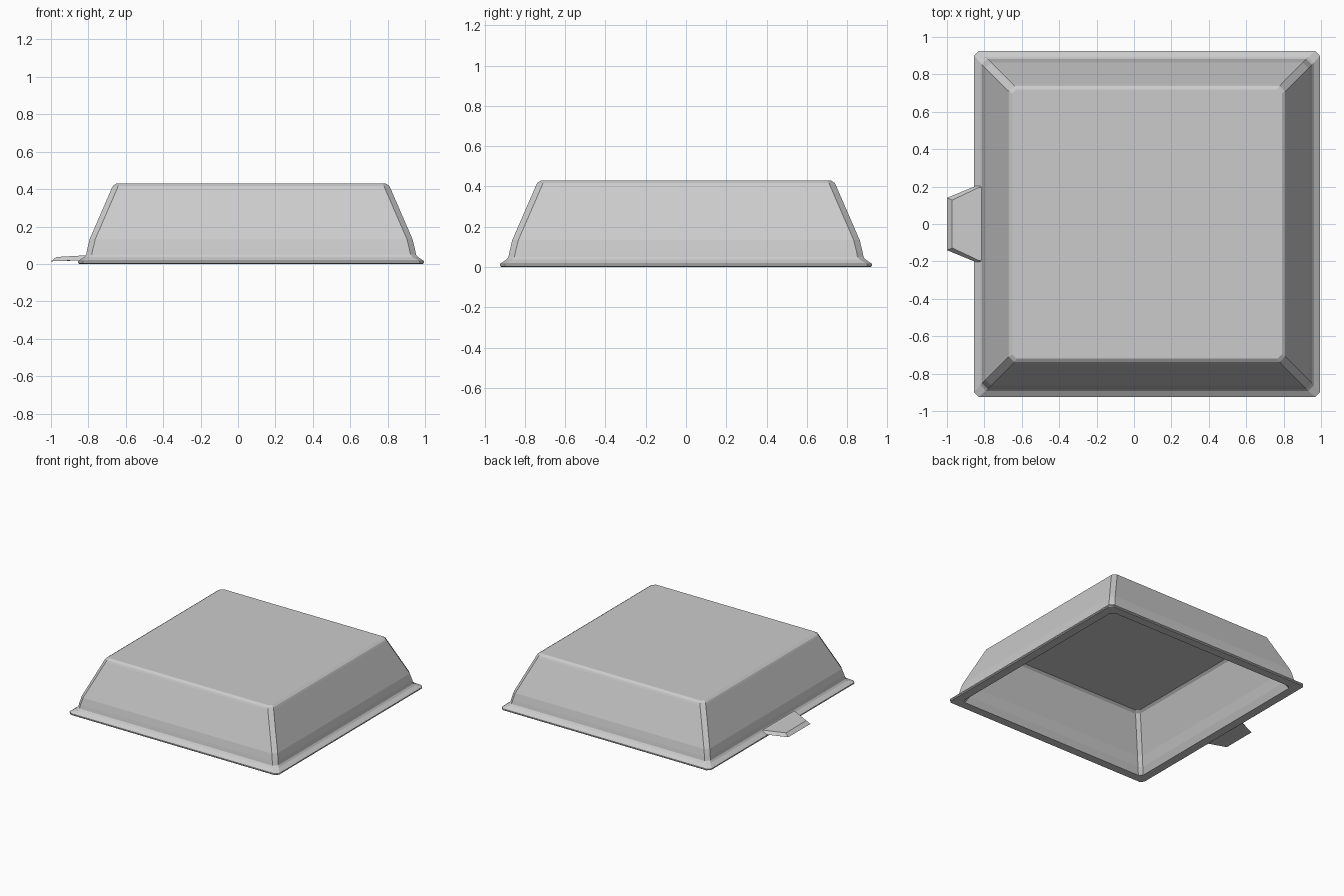
import bpy, bmesh

if "Cube" in bpy.data.objects:
    bpy.data.objects.remove(bpy.data.objects["Cube"])

CX = 0.07  # body centre in x; the tab fills the left side


def make_object(name, loops, cap_ends=True):
    """Bridge a list of equal-length point loops into a closed mesh."""
    bm = bmesh.new()
    rings = [[bm.verts.new(p) for p in loop] for loop in loops]
    for a, b in zip(rings, rings[1:]):
        n = len(a)
        for i in range(n):
            bm.faces.new((a[i], a[(i + 1) % n], b[(i + 1) % n], b[i]))
    if cap_ends:
        bm.faces.new(rings[0])
        bm.faces.new(rings[-1])
    bmesh.ops.recalc_face_normals(bm, faces=bm.faces)
    me = bpy.data.meshes.new(name)
    bm.to_mesh(me)
    bm.free()
    ob = bpy.data.objects.new(name, me)
    bpy.context.collection.objects.link(ob)
    return ob


def chamfered_square(h, z, c):
    """Square of half size h with corners cut by c."""
    k = h - c
    pts = [(k, -h), (h, -k), (h, k), (k, h), (-k, h), (-h, k), (-h, -k), (-k, -h)]
    return [(CX + x, y, z) for x, y in pts]


# Tray shell: profile runs from inner ceiling, down, round the rim, up to the top
profile = [
    (0.66, 0.395, 0.02), (0.68, 0.38, 0.025), (0.80, 0.12, 0.025),
    (0.825, 0.05, 0.025), (0.85, 0.0, 0.025),
    (0.918, 0.0, 0.025), (0.925, 0.006, 0.025), (0.925, 0.015, 0.025),
    (0.892, 0.037, 0.03), (0.882, 0.05, 0.03), (0.876, 0.08, 0.03),
    (0.863, 0.133, 0.03), (0.745, 0.405, 0.03), (0.738, 0.418, 0.028),
    (0.72, 0.43, 0.022),
]
make_object("tray_shell", [chamfered_square(*p) for p in profile])

# Pull tab: tapered plate with bevelled tip and sides
bottom = [(-0.80, -0.215, 0.02), (-0.83, -0.21, 0.02), (-1.0, -0.14, 0.014),
          (-1.0, 0.14, 0.014), (-0.83, 0.21, 0.02), (-0.80, 0.215, 0.02)]
top = [(-0.80, -0.20, 0.046), (-0.83, -0.195, 0.045), (-0.972, -0.128, 0.037),
       (-0.972, 0.128, 0.037), (-0.83, 0.195, 0.045), (-0.80, 0.20, 0.046)]
make_object("pull_tab", [bottom, top])
